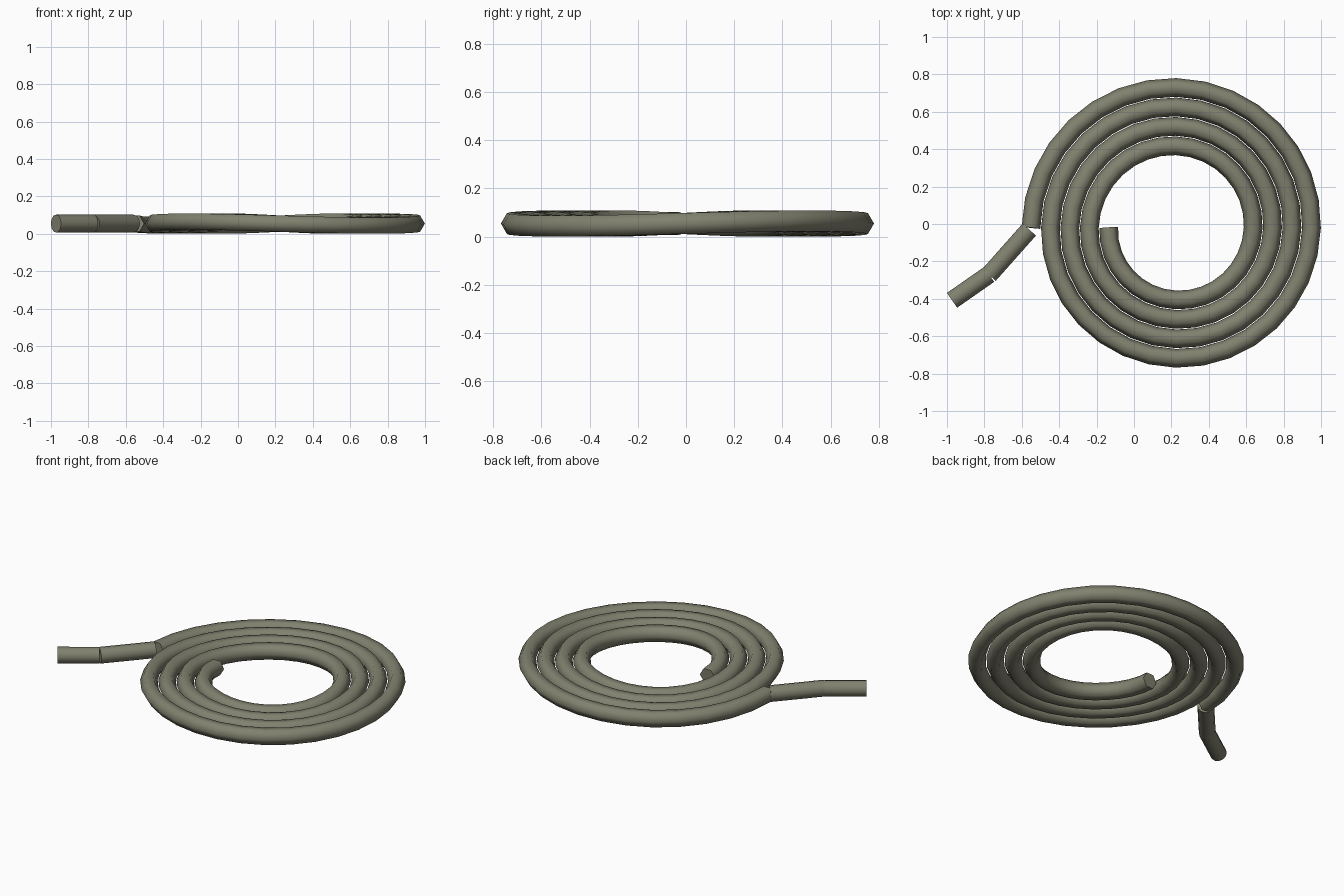
import bpy, bmesh
from math import sin, cos, pi, radians
from mathutils import Vector

if "Cube" in bpy.data.objects:
    bpy.data.objects.remove(bpy.data.objects["Cube"])

Z = 0.054  # height of the rope's centre line


def sweep(name, path, radius, sides):
    """Capped tube along a path, with level cross-sections."""
    bm = bmesh.new()
    rings = []
    for i, p in enumerate(path):
        a, b = path[max(i - 1, 0)], path[min(i + 1, len(path) - 1)]
        t = (b - a).normalized()
        side = t.cross(Vector((0, 0, 1))).normalized()
        up = side.cross(t)
        rings.append([bm.verts.new(p + radius * (cos(k * 2 * pi / sides) * side
                                                 + sin(k * 2 * pi / sides) * up))
                      for k in range(sides)])
    for r, s in zip(rings, rings[1:]):
        for k in range(sides):
            n = (k + 1) % sides
            bm.faces.new((r[k], r[n], s[n], s[k]))
    bm.faces.new(rings[0])
    bm.faces.new(rings[-1])
    bmesh.ops.recalc_face_normals(bm, faces=bm.faces)
    mesh = bpy.data.meshes.new(name)
    bm.to_mesh(mesh)
    bm.free()
    ob = bpy.data.objects.new(name, mesh)
    bpy.context.collection.objects.link(ob)
    mat = bpy.data.materials.get("rope_green") or bpy.data.materials.new("rope_green")
    mat.diffuse_color = (0.22, 0.22, 0.16, 1)
    mat.use_nodes = True
    mat.node_tree.nodes["Principled BSDF"].inputs["Base Color"].default_value = mat.diffuse_color
    mesh.materials.append(mat)
    bpy.ops.object.select_all(action='DESELECT')
    bpy.context.view_layer.objects.active = ob
    ob.select_set(True)
    bpy.ops.object.shade_smooth_by_angle(angle=radians(65))
    return ob


# Four-turn flat spiral with a slight up-and-down wave
TURNS, STEPS = 4, 32
spiral = []
for i in range(TURNS * STEPS + 1):
    turn = i / STEPS
    a = pi + 2 * pi * turn
    r = 0.36 + 0.104 * turn
    spiral.append(Vector((0.225 + r * cos(a), -0.02 + r * sin(a),
                          Z + 0.0107 * sin(2 * a))))
sweep("rope_coil", spiral, 0.05, 6)

# Loose tail in two straight pieces
sweep("tail_inner", [Vector((-0.56, -0.03, Z)), Vector((-0.775, -0.272, Z))], 0.048, 12)
sweep("tail_outer", [Vector((-0.775, -0.27, Z)), Vector((-0.973, -0.408, Z))], 0.048, 12)
